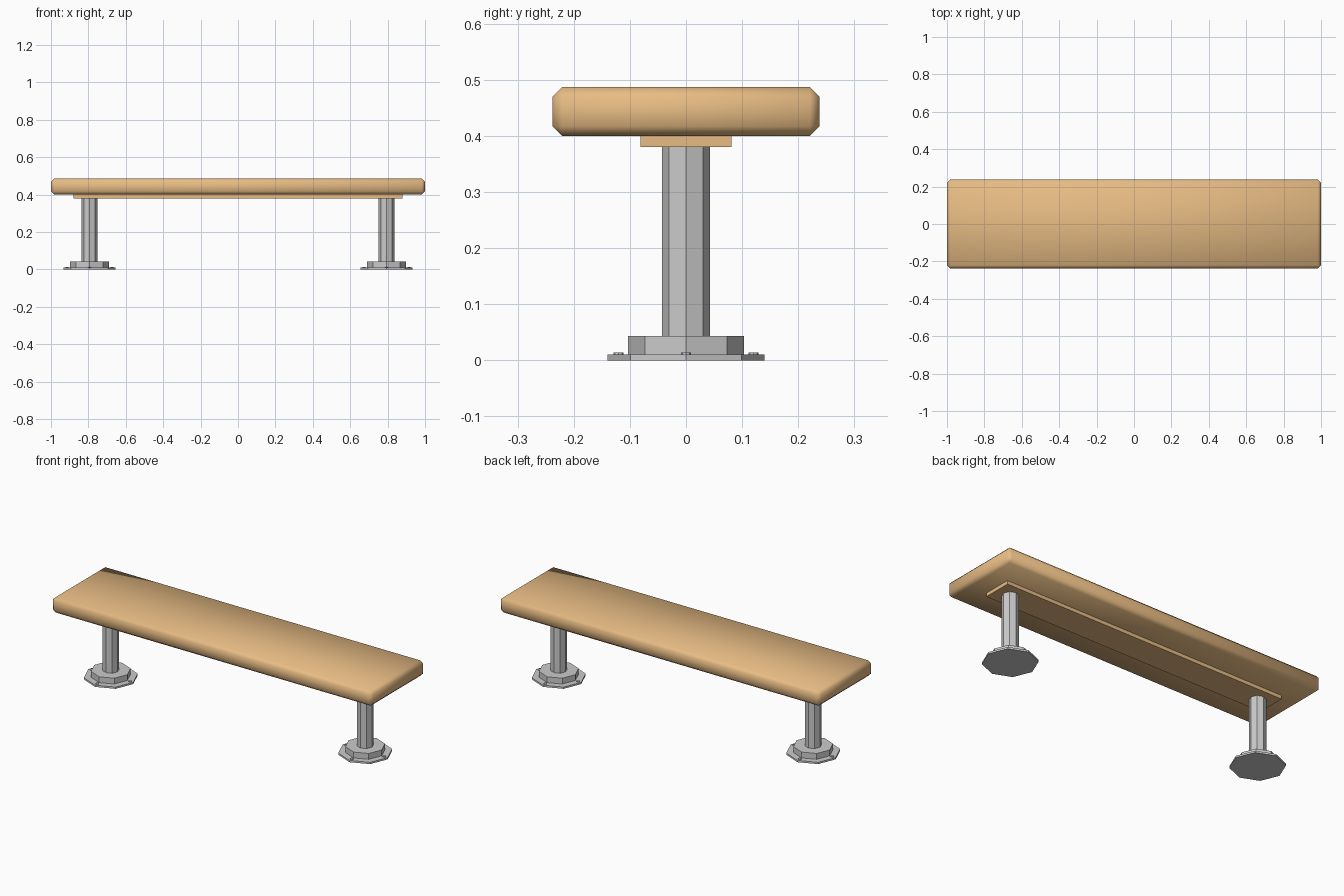
import bpy, math

if "Cube" in bpy.data.objects:
    bpy.data.objects.remove(bpy.data.objects["Cube"])

wood = bpy.data.materials.new("wood")
wood.diffuse_color = (0.8, 0.5, 0.23, 1)
wood.use_nodes = True
wood.node_tree.nodes["Principled BSDF"].inputs["Base Color"].default_value = wood.diffuse_color


def box(name, size, z):
    bpy.ops.mesh.primitive_cube_add(size=1, location=(0, 0, z))
    ob = bpy.context.object
    ob.name = name
    ob.scale = size
    bpy.ops.object.transform_apply(location=False, rotation=False, scale=True)
    ob.data.materials.append(wood)
    return ob


def prism(name, sides, r, x, y, z0, z1):
    # vertices point along the axes
    bpy.ops.mesh.primitive_cylinder_add(vertices=sides, radius=r, depth=z1 - z0,
                                        location=(x, y, (z0 + z1) / 2))
    bpy.context.object.name = name
    return bpy.context.object


# Thick seat board with softly shaded chamfered edges
seat = box("seat", (2.0, 0.476, 0.087), 0.4435)
bevel = seat.modifiers.new("edge_chamfer", 'BEVEL')
bevel.width = 0.017
bevel.segments = 1
bpy.context.view_layer.objects.active = seat
bpy.ops.object.modifier_apply(modifier="edge_chamfer")
bpy.ops.object.shade_smooth_by_angle(angle=math.radians(60))

# Support rail under the seat
box("support_rail", (1.76, 0.162, 0.02), 0.39)

# Two pedestal legs with collar, floor flange and four bolts each
for side, x in (("left", -0.794), ("right", 0.794)):
    prism(side + "_post", 8, 0.043, x, 0, 0.04, 0.38)
    prism(side + "_collar", 8, 0.103, x, 0, 0.01, 0.043)
    prism(side + "_flange", 8, 0.14, x, 0, 0, 0.01)
    for i in range(4):
        a = i * math.pi / 2
        prism(f"{side}_bolt_{i + 1}", 8, 0.009, x + 0.12 * math.cos(a),
              0.12 * math.sin(a), 0.008, 0.014)
